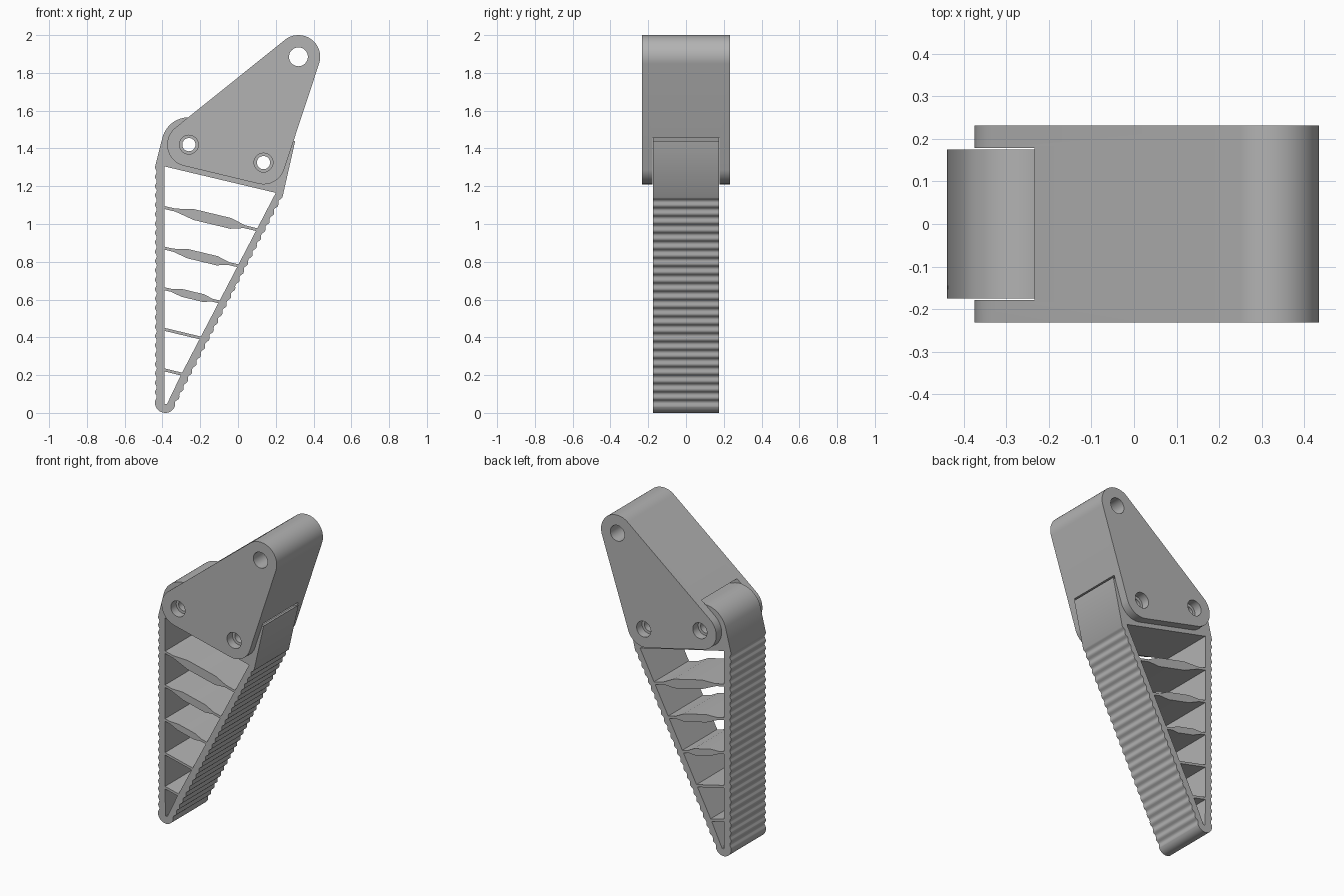
import bpy, bmesh
from math import sin, cos, pi, radians, hypot
from mathutils import Matrix

cube = bpy.data.objects.get("Cube")
if cube:
    bpy.data.objects.remove(cube, do_unlink=True)

grey = bpy.data.materials.new("mid grey")
grey.use_nodes = True
grey.diffuse_color = (0.45, 0.45, 0.45, 1)
grey.node_tree.nodes["Principled BSDF"].inputs["Base Color"].default_value = (0.45, 0.45, 0.45, 1)

PIN_LEFT, PIN_RIGHT, PIN_TOP = (-0.26, 1.42), (0.135, 1.325), (0.32, 1.885)


def arc(centre, r, start, end, n=16):
    angles = [radians(start + (end - start) * i / n) for i in range(n + 1)]
    return [(centre[0] + r * cos(a), centre[1] + r * sin(a)) for a in angles]


def circle(centre, r, n=32):
    return arc(centre, r, 0, 360, n)[:-1]


def ridged(a, b, count, depth=0.005, steps=6):
    """Line from a to b with rounded ridges, dipping to the left of travel."""
    dx, dz = b[0] - a[0], b[1] - a[1]
    length = hypot(dx, dz)
    points = []
    for i in range(count * steps + 1):
        t = i / (count * steps)
        dip = depth * (1 - cos(2 * pi * count * t))
        points.append((a[0] + dx * t - dz / length * dip, a[1] + dz * t + dx / length * dip))
    return points


def extruded(name, loops, half_depth):
    """Solid from an outline and its holes, drawn in x and z, extruded along y."""
    curve = bpy.data.curves.new(name, "CURVE")
    curve.dimensions = "2D"
    curve.fill_mode = "BOTH"
    curve.extrude = half_depth
    for loop in loops:
        spline = curve.splines.new("POLY")
        spline.points.add(len(loop) - 1)
        for p, (x, z) in zip(spline.points, loop):
            p.co = (x, z, 0, 1)
        spline.use_cyclic_u = True
    obj = bpy.data.objects.new(name, curve)
    bpy.context.collection.objects.link(obj)
    activate(obj)
    bpy.ops.object.convert(target="MESH")
    obj = bpy.context.object
    obj.name = name
    bm = bmesh.new()
    bm.from_mesh(obj.data)
    bmesh.ops.remove_doubles(bm, verts=bm.verts, dist=0.0001)
    bmesh.ops.transform(bm, matrix=Matrix.Rotation(pi / 2, 4, "X"), verts=bm.verts)
    bmesh.ops.recalc_face_normals(bm, faces=bm.faces)
    bm.to_mesh(obj.data)
    bm.free()
    obj.data.materials.clear()
    obj.data.materials.append(grey)
    return obj


def activate(obj):
    bpy.ops.object.select_all(action="DESELECT")
    obj.select_set(True)
    bpy.context.view_layer.objects.active = obj


def smooth(obj):
    activate(obj)
    bpy.ops.object.shade_smooth_by_angle(angle=radians(35))


# Finger: ridged wedge with a solid rounded head
outline = arc((-0.385, 0.055), 0.055, 180, 333)
outline += ridged((-0.335, 0.032), (0.235, 1.14), 25)
outline += [(0.303, 1.44), (0.27, 1.425), (0, 1.49)]
outline += arc(PIN_LEFT, 0.145, 75, 165)
outline += ridged((-0.44, 1.3), (-0.44, 0.06), 25)

# Ribs: thin at the ends, thicker in the middle, sloping down to the right
INNER = -0.39


def rib_edge(z, side, swell):
    """Upper (side 1) or lower (side -1) edge of a rib, from left to right."""
    z += side * 0.008
    end = (0.2 + (z - 1.2586) / 1.92) / 1.125
    points = []
    for t, s in ((0, 0), (0.12, 0), (0.32, 1), (0.72, 1), (0.87, 0), (1, 0)):
        x = INNER + (end - INNER) * t
        points.append((x, z - 0.24 * (x - INNER) + side * s * swell))
    return points


ribs = [(0.2275, 0), (0.4425, 0), (0.6575, 0.013), (0.8725, 0.017), (1.0875, 0.021)]
floors = [[(-0.388, 0.047), (-0.376, 0.047)]] + [rib_edge(z, 1, s) for z, s in ribs]
ceilings = [rib_edge(z, -1, s) for z, s in ribs] + [[(INNER, 1.305), (0.2, 1.165)]]
cells = [low + high[::-1] for low, high in zip(floors, ceilings)]

pin_holes = [circle(p, 0.035) for p in (PIN_LEFT, PIN_RIGHT)]
finger = extruded("ridged_finger", [outline] + cells + pin_holes, 0.175)
smooth(finger)

# Bracket: rounded triangle with three bolt holes
plate = arc(PIN_LEFT, 0.115, 128.7, 256.5)
plate += arc(PIN_RIGHT, 0.115, 256.5, 341.7)
plate += arc(PIN_TOP, 0.115, -18.3, 128.7, 24)
bolt_holes = [circle(p, 0.05) for p in (PIN_LEFT, PIN_RIGHT, PIN_TOP)]
bracket = extruded("bracket", [plate] + bolt_holes, 0.232)

# Slot in the bracket that receives the finger head
slot = arc(PIN_LEFT, 0.17, 180, 75) + [(0.25, 1.455), (0.45, 1.455), (0.45, 1.1), (-0.5, 1.1), (-0.5, 1.42)]
cutter = extruded("slot_cutter", [slot], 0.178)
cutter.hide_render = True
cut = bracket.modifiers.new("slot", "BOOLEAN")
cut.operation = "DIFFERENCE"
cut.solver = "EXACT"
cut.object = cutter
activate(bracket)
bpy.ops.object.modifier_apply(modifier=cut.name)
bpy.data.objects.remove(cutter, do_unlink=True)
smooth(bracket)
